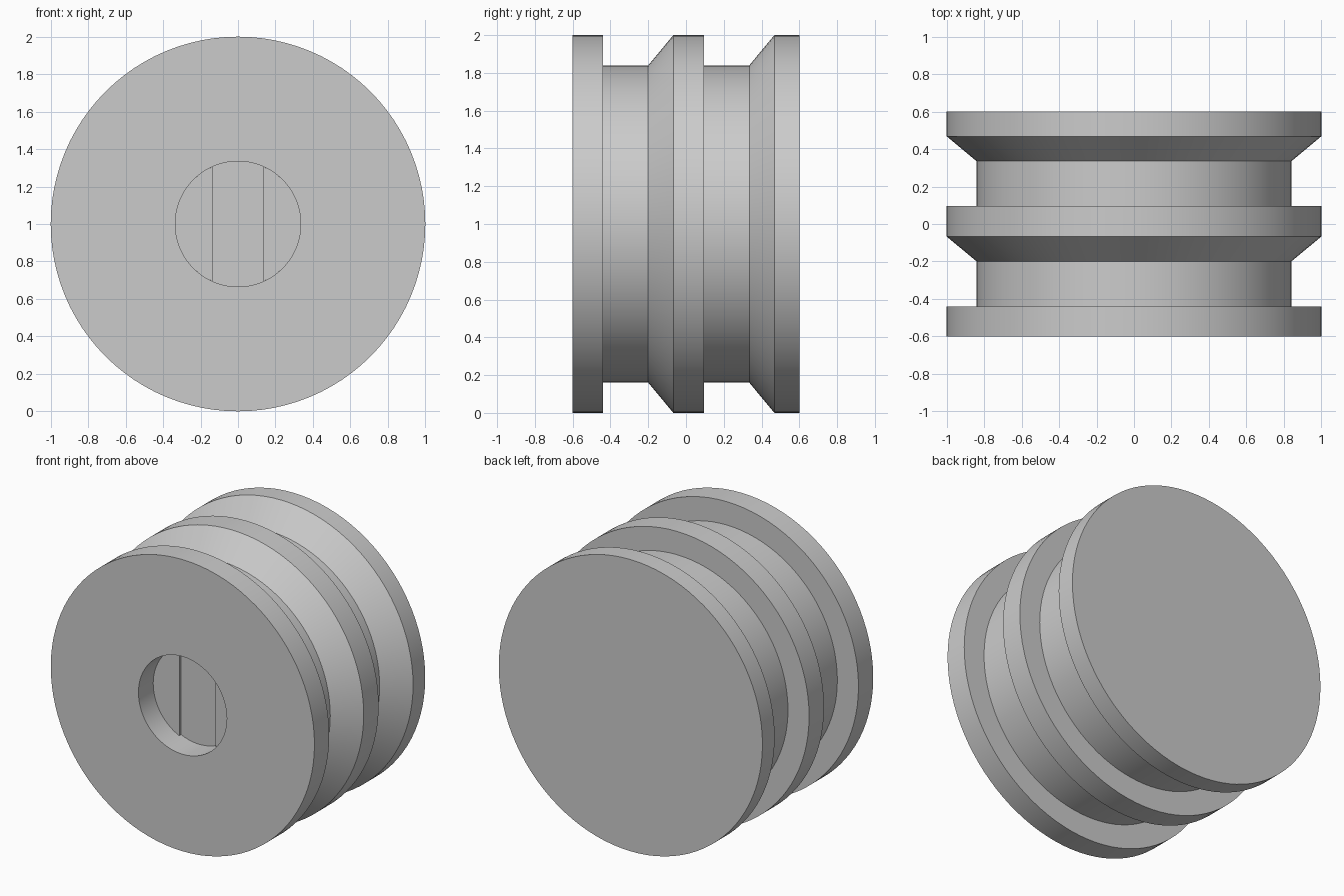
import bpy
import bmesh
from math import sin, cos, acos, tau, radians
from mathutils import Matrix, Vector

cube = bpy.data.objects.get("Cube")
if cube:
    bpy.data.objects.remove(cube)

SEGMENTS = 96
RIM, GROOVE, HOLE = 1.0, 0.84, 0.335
FRONT, BACK = -0.6, 0.6
FLOOR, STEP, SLOT = -0.42, -0.44, 0.137

grey = bpy.data.materials.new("plain_grey")
grey.use_nodes = True
colour = (0.6, 0.6, 0.6, 1)
grey.diffuse_color = colour
grey.node_tree.nodes["Principled BSDF"].inputs["Base Color"].default_value = colour


def add_object(name, bm):
    bmesh.ops.recalc_face_normals(bm, faces=bm.faces)
    mesh = bpy.data.meshes.new(name)
    bm.to_mesh(mesh)
    bm.free()
    mesh.materials.append(grey)
    obj = bpy.data.objects.new(name, mesh)
    bpy.context.collection.objects.link(obj)
    bpy.ops.object.select_all(action="DESELECT")
    obj.select_set(True)
    bpy.context.view_layer.objects.active = obj
    bpy.ops.object.shade_smooth_by_angle(angle=radians(25))
    return obj


def grooved_body():
    # Half section as (radius, y), turned about the y axis
    profile = [(HOLE, FLOOR), (HOLE, FRONT), (RIM, FRONT)]
    for start in (-0.44, 0.095):
        profile += [(RIM, start), (GROOVE, start),
                    (GROOVE, start + 0.24), (RIM, start + 0.373)]
    profile.append((RIM, BACK))
    bm = bmesh.new()
    rings = []
    for r, y in profile:
        rings.append([bm.verts.new((r * cos(tau * i / SEGMENTS), y,
                                    1 + r * sin(tau * i / SEGMENTS)))
                      for i in range(SEGMENTS)])
    for a, b in zip(rings, rings[1:]):
        for i in range(SEGMENTS):
            j = (i + 1) % SEGMENTS
            bm.faces.new((a[i], a[j], b[j], b[i]))
    # Recess floor and flat back
    bm.faces.new(rings[0])
    bm.faces.new(rings[-1])
    return add_object("grooved_body", bm)


def recess_step(name, side):
    # Circular segment beside the slot at the bottom of the recess
    half = acos(SLOT / HOLE)
    count = 36
    bm = bmesh.new()
    arc = []
    for i in range(count + 1):
        a = half * (2 * i / count - 1)
        arc.append(bm.verts.new((side * HOLE * cos(a), STEP, 1 + HOLE * sin(a))))
    face = bm.faces.new(arc)
    result = bmesh.ops.extrude_face_region(bm, geom=[face], use_keep_orig=True)
    moved = [v for v in result["geom"] if isinstance(v, bmesh.types.BMVert)]
    bmesh.ops.translate(bm, verts=moved, vec=(0, FLOOR - STEP, 0))
    return add_object(name, bm)


grooved_body()
recess_step("left_recess_step", 1)
recess_step("right_recess_step", -1)
